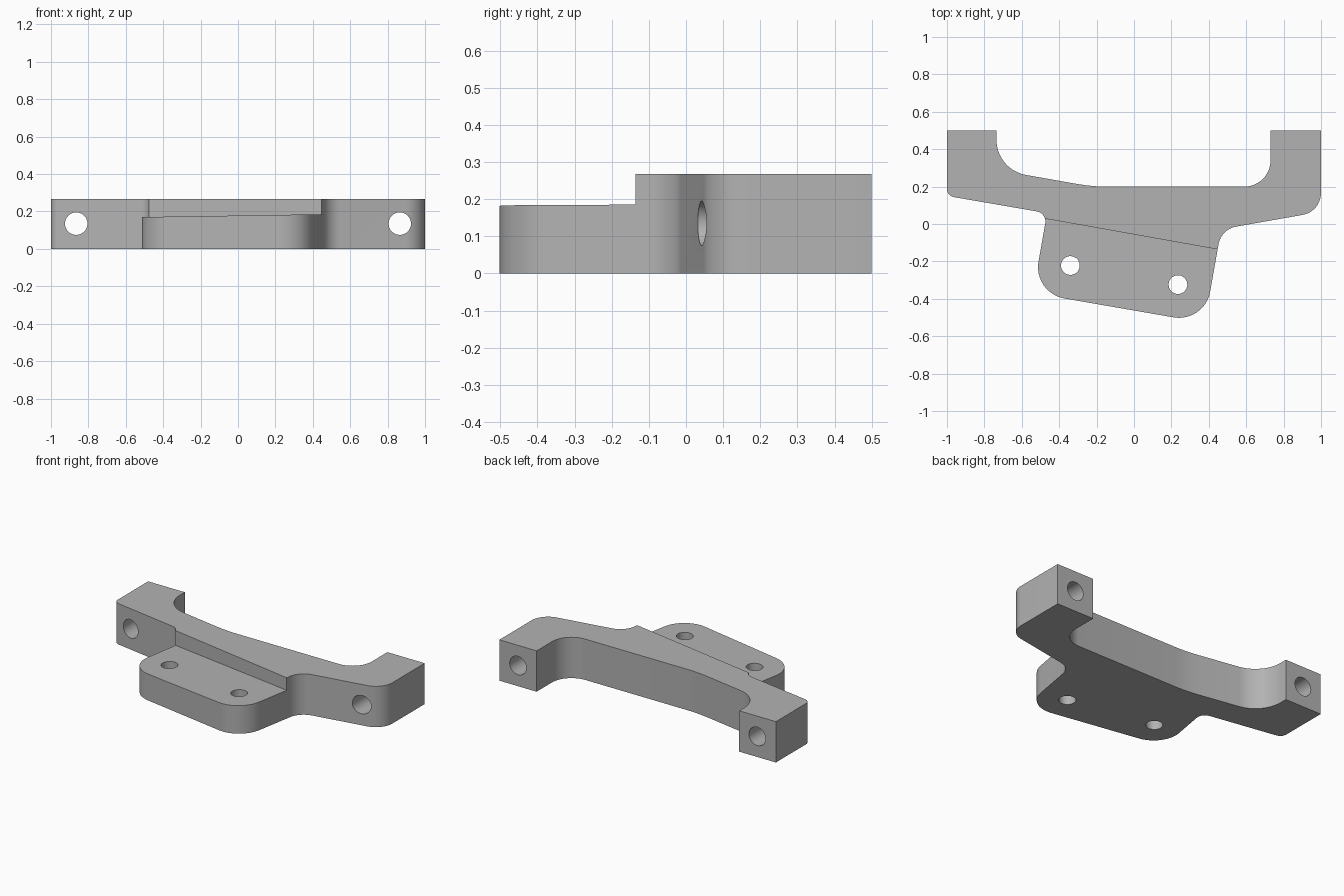
import bpy, bmesh, math
from mathutils import Vector, Matrix

cube = bpy.data.objects.get("Cube")
if cube:
    bpy.data.objects.remove(cube, do_unlink=True)

HEIGHT = 0.267

grey = bpy.data.materials.new("plain grey")
grey.use_nodes = True
grey.diffuse_color = (0.45, 0.45, 0.45, 1)
grey.node_tree.nodes["Principled BSDF"].inputs["Base Color"].default_value = (0.45, 0.45, 0.45, 1)


def rounded(corners):
    """Turn (x, y, radius) corners into an outline with tangent arcs."""
    pts, n = [], len(corners)
    for i, (x, y, r) in enumerate(corners):
        p = Vector((x, y))
        if r == 0:
            pts.append(p)
            continue
        a = (Vector(corners[i - 1][:2]) - p).normalized()
        b = (Vector(corners[(i + 1) % n][:2]) - p).normalized()
        half = a.angle(b) / 2
        centre = p + (a + b).normalized() * r / math.sin(half)
        start = p + a * r / math.tan(half) - centre
        end = p + b * r / math.tan(half) - centre
        sweep = math.atan2(start.x * end.y - start.y * end.x, start.dot(end))
        steps = max(3, math.ceil(abs(sweep) / math.radians(6)))
        for k in range(steps + 1):
            pts.append(centre + Matrix.Rotation(sweep * k / steps, 2) @ start)
    return pts


def prism(name, outline, bottom, top):
    """Extrude an outline; bottom is a function of x."""
    bm = bmesh.new()
    low = [bm.verts.new((p.x, p.y, bottom(p.x))) for p in outline]
    high = [bm.verts.new((p.x, p.y, top)) for p in outline]
    bm.faces.new(low)
    bm.faces.new(high)
    for i in range(len(low)):
        bm.faces.new((low[i - 1], low[i], high[i], high[i - 1]))
    bmesh.ops.recalc_face_normals(bm, faces=bm.faces)
    return finish(name, bm)


def rod(name, radius, centre, along_y):
    bm = bmesh.new()
    bmesh.ops.create_cone(bm, cap_ends=True, segments=48, radius1=radius, radius2=radius, depth=2)
    if along_y:
        bmesh.ops.rotate(bm, verts=bm.verts, matrix=Matrix.Rotation(math.pi / 2, 3, "X"))
    bmesh.ops.translate(bm, verts=bm.verts, vec=centre)
    return finish(name, bm)


def finish(name, bm):
    mesh = bpy.data.meshes.new(name)
    bm.to_mesh(mesh)
    bm.free()
    mesh.materials.append(grey)
    obj = bpy.data.objects.new(name, mesh)
    bpy.context.collection.objects.link(obj)
    return obj


# Bracket body: two arms, cross bar and tilted flange in one outline
outline = rounded([
    (-1, 0.5, 0), (-1, 0.15, 0.045),
    (-0.465, 0.058, 0.055), (-0.54, -0.369, 0.17),
    (0.378, -0.528, 0.17), (0.466, -0.028, 0.115),
    (1, 0.066, 0.12), (1, 0.5, 0),
    (0.73, 0.5, 0), (0.73, 0.2, 0.14),
    (-0.225, 0.2, 0.9), (-0.735, 0.29, 0.19), (-0.735, 0.5, 0),
])
body = prism("mounting_bracket", outline, lambda x: 0, HEIGHT)

# Recess that lowers the flange, with a gently sloping floor
step = [Vector(p) for p in ((-0.65, 0.06), (-0.65, -0.8), (0.6, -0.8), (0.6, -0.163))]
cutters = [prism("flange_cutter", step, lambda x: 0.178 + 0.0157 * x, 0.5)]

# Bolt holes through the arms and the flange
for x in (-0.865, 0.865):
    cutters.append(rod("arm_hole_cutter", 0.06, (x, 0, 0.135), True))
for x, y in ((-0.34, -0.222), (0.235, -0.324)):
    cutters.append(rod("flange_hole_cutter", 0.05, (x, y, 0), False))

bpy.ops.object.select_all(action="DESELECT")
body.select_set(True)
bpy.context.view_layer.objects.active = body
for cutter in cutters:
    cutter.hide_render = True
    mod = body.modifiers.new("cut", "BOOLEAN")
    mod.operation = "DIFFERENCE"
    mod.solver = "EXACT"
    mod.object = cutter
    bpy.ops.object.modifier_apply(modifier=mod.name)
    bpy.data.objects.remove(cutter, do_unlink=True)

bpy.ops.object.shade_smooth_by_angle(angle=math.radians(25))
